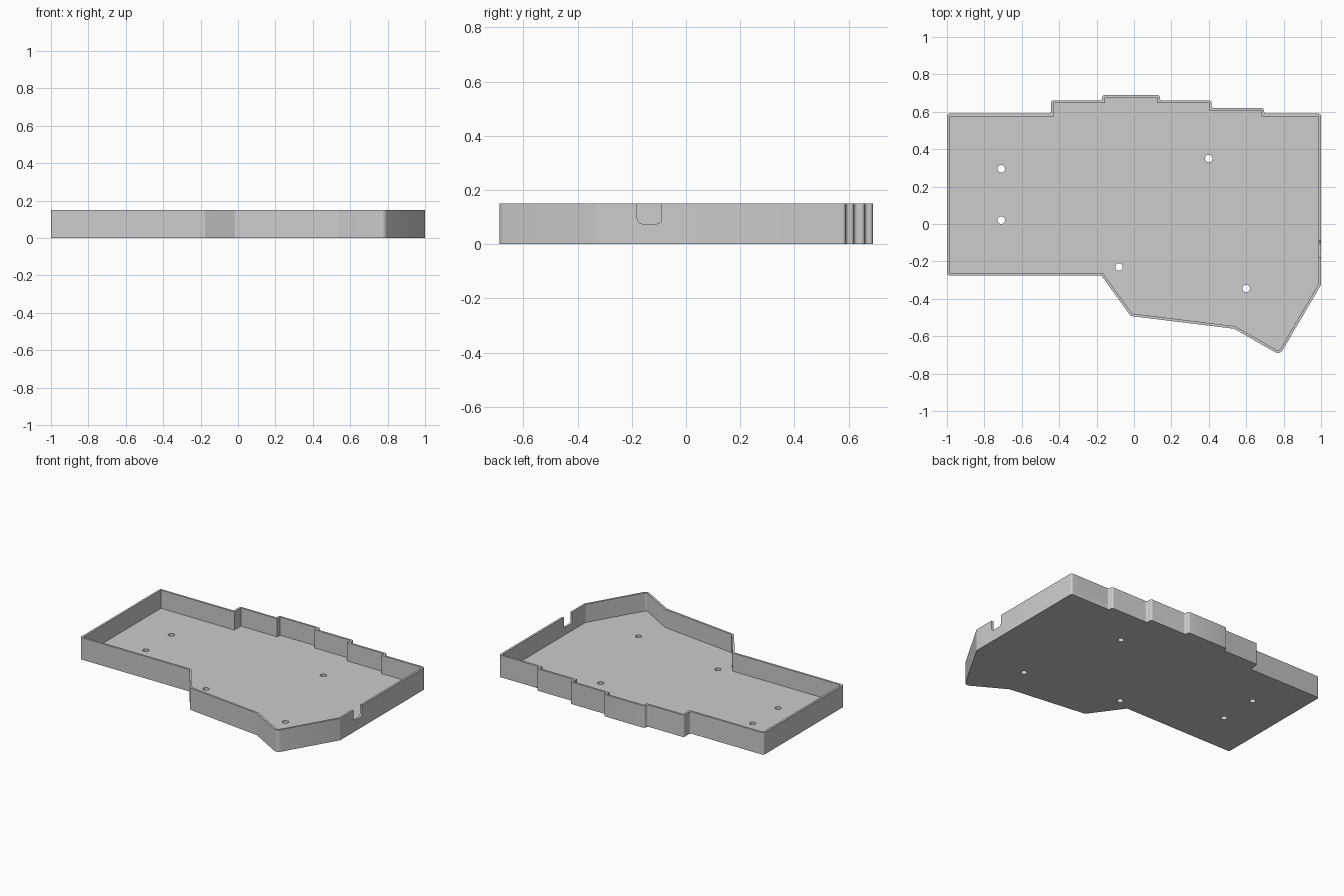
import bpy, bmesh, math
from mathutils import Vector, Matrix

HEIGHT, FLOOR, WALL = 0.15, 0.026, 0.014
GREY = (0.604, 0.604, 0.604, 1)

cube = bpy.data.objects.get("Cube")
if cube:
    bpy.data.objects.remove(cube, do_unlink=True)

grey = bpy.data.materials.new("light_grey_plastic")
grey.use_nodes = True
grey.diffuse_color = GREY
grey.node_tree.nodes["Principled BSDF"].inputs["Base Color"].default_value = GREY


def fillet(points, radii, steps=5):
    """Round each corner of a closed 2D outline."""
    out = []
    for i, p in enumerate(points):
        r = radii[i]
        if r == 0:
            out.append(p.copy())
            continue
        a = (points[i - 1] - p).normalized()
        b = (points[(i + 1) % len(points)] - p).normalized()
        half = math.acos(a.dot(b)) / 2
        centre = p + (a + b).normalized() * (r / math.sin(half))
        t = r / math.tan(half)
        start, end = p + a * t - centre, p + b * t - centre
        first = math.atan2(start.y, start.x)
        sweep = (math.atan2(end.y, end.x) - first + math.pi) % math.tau - math.pi
        for k in range(steps + 1):
            ang = first + sweep * k / steps
            out.append(centre + Vector((math.cos(ang), math.sin(ang))) * r)
    return out


def inset(points, d):
    """Move a clockwise outline inwards by an even distance."""
    out = []
    for i, p in enumerate(points):
        a = (p - points[i - 1]).normalized()
        b = (points[(i + 1) % len(points)] - p).normalized()
        n1, n2 = Vector((a.y, -a.x)), Vector((b.y, -b.x))
        out.append(p + (n1 + n2) * (d / (1 + n1.dot(n2))))
    return out


def prism(name, points, depth, matrix):
    """Extrude a 2D outline along local z, then place it."""
    bm = bmesh.new()
    face = bm.faces.new([bm.verts.new((p.x, p.y, 0)) for p in points])
    top = bmesh.ops.extrude_face_region(bm, geom=[face], use_keep_orig=True)["geom"]
    verts = [v for v in top if isinstance(v, bmesh.types.BMVert)]
    bmesh.ops.translate(bm, verts=verts, vec=(0, 0, depth))
    bm.transform(matrix)
    bmesh.ops.recalc_face_normals(bm, faces=bm.faces)
    mesh = bpy.data.meshes.new(name)
    bm.to_mesh(mesh)
    bm.free()
    mesh.materials.append(grey)
    obj = bpy.data.objects.new(name, mesh)
    bpy.context.collection.objects.link(obj)
    return obj


def cut(target, cutter):
    """Subtract the cutter and remove it."""
    cutter.hide_render = True
    mod = target.modifiers.new("cut", "BOOLEAN")
    mod.operation, mod.solver, mod.object = "DIFFERENCE", "EXACT", cutter
    bpy.context.view_layer.objects.active = target
    bpy.ops.object.modifier_apply(modifier=mod.name)
    bpy.data.objects.remove(cutter, do_unlink=True)


def notch_profile(lo, hi):
    """Slot open at the top with rounded lower corners."""
    pts = [Vector(p) for p in ((lo, 0.2), (hi, 0.2), (hi, 0.075), (lo, 0.075))]
    return fillet(pts, [0, 0, 0.02, 0.02])


# Tray outline, clockwise from the back right corner
outline = [Vector(p) for p in (
    (-1, 0.59), (-0.445, 0.59), (-0.445, 0.66), (-0.17, 0.66), (-0.17, 0.69),
    (0.138, 0.69), (0.138, 0.66), (0.415, 0.66), (0.415, 0.62), (0.695, 0.62),
    (0.695, 0.59), (1, 0.59), (1, -0.325), (0.78, -0.70), (0.535, -0.56),
    (-0.018, -0.492), (-0.175, -0.275), (-1, -0.275))]
TIP = 13
outer_radii = [0.013] * len(outline)
inner_radii = [0] * len(outline)
outer_radii[TIP], inner_radii[TIP] = 0.03, 0.016

tray = prism("case_tray", fillet(outline, outer_radii), HEIGHT, Matrix())

# Hollow interior
cut(tray, prism("interior_cutter", fillet(inset(outline, WALL), inner_radii),
                HEIGHT, Matrix.Translation((0, 0, FLOOR))))

# Screw holes through the floor
circle = [Vector((math.cos(a), math.sin(a))) * 0.02
          for a in (math.tau * k / 24 for k in range(24))]
for x, y in ((-0.71, 0.295), (-0.71, 0.02), (0.40, 0.35), (-0.08, -0.23), (0.60, -0.345)):
    cut(tray, prism("hole_cutter", circle, 0.1, Matrix.Translation((x, y, -0.05))))

# Cable notch in the side wall: local x, y, z become y, z, x
side = Matrix(((0, 0, 1, 0.95), (1, 0, 0, 0), (0, 1, 0, 0), (0, 0, 0, 1)))
cut(tray, prism("side_notch_cutter", notch_profile(-0.18, -0.09), 0.1, side))

# Wide notch in the back wall: local x, y, z become x, z, y
back = Matrix(((1, 0, 0, 0), (0, 0, 1, 0.55), (0, 1, 0, 0), (0, 0, 0, 1)))
cut(tray, prism("back_notch_cutter", notch_profile(0.725, 0.93), 0.1, back))

# Smooth rounded corners, keep edges crisp
bpy.ops.object.select_all(action="DESELECT")
tray.select_set(True)
bpy.context.view_layer.objects.active = tray
bpy.ops.object.shade_smooth_by_angle(angle=math.radians(30))
